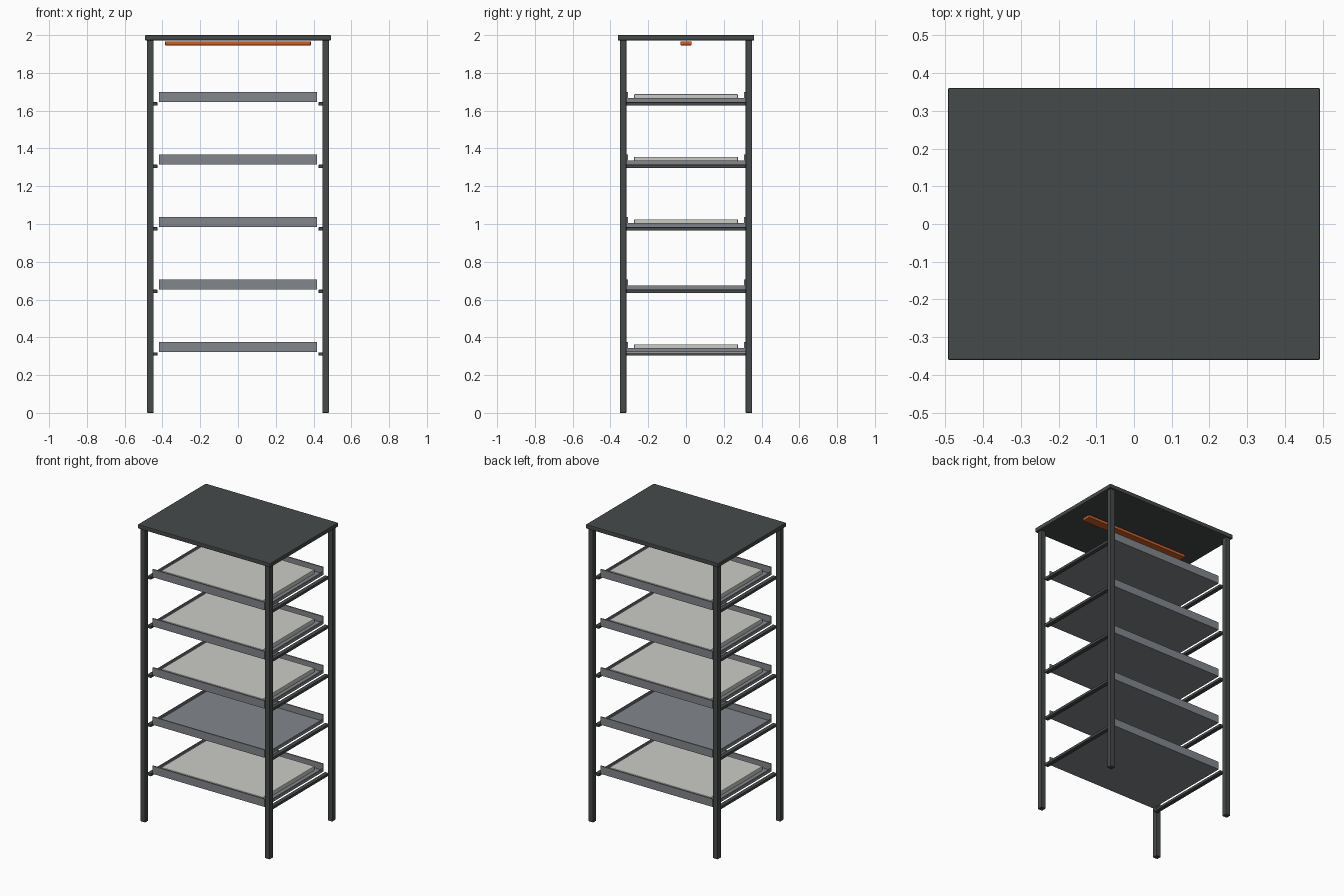
import bpy
import bmesh

if "Cube" in bpy.data.objects:
    bpy.data.objects.remove(bpy.data.objects["Cube"])


def srgb(r, g, b):
    def lin(c):
        c /= 255
        return c / 12.92 if c <= 0.04045 else ((c + 0.055) / 1.055) ** 2.4
    return (lin(r), lin(g), lin(b), 1)


def material(name, rgb):
    m = bpy.data.materials.new(name)
    m.diffuse_color = srgb(*rgb)
    m.use_nodes = True
    m.node_tree.nodes["Principled BSDF"].inputs["Base Color"].default_value = m.diffuse_color
    return m


FRAME = material("dark frame grey", (70, 74, 74))
TRAY = material("tray grey", (130, 134, 139))
PAD = material("off white", (204, 204, 198))
ORANGE = material("orange", (204, 94, 38))


def boxes(name, spans, mat, bevel=0.0):
    """One object from boxes given as (x0, x1, y0, y1, z0, z1)."""
    bm = bmesh.new()
    for x0, x1, y0, y1, z0, z1 in spans:
        vs = bmesh.ops.create_cube(bm, size=1)["verts"]
        for v in vs:
            v.co = (x1 if v.co.x > 0 else x0,
                    y1 if v.co.y > 0 else y0,
                    z1 if v.co.z > 0 else z0)
    mesh = bpy.data.meshes.new(name)
    bm.to_mesh(mesh)
    bm.free()
    mesh.materials.append(mat)
    ob = bpy.data.objects.new(name, mesh)
    bpy.context.collection.objects.link(ob)
    if bevel:
        mod = ob.modifiers.new("soft edges", "BEVEL")
        mod.width = bevel
        mod.segments = 2
    return ob


# Roof panel and the bar hanging just under it
boxes("top_panel", [(-0.493, 0.493, -0.361, 0.361, 1.972, 2.0)], FRAME, 0.004)
boxes("orange_bar", [(-0.386, 0.386, -0.03, 0.03, 1.946, 1.966)], ORANGE, 0.003)

# Corner posts
for sx, side in ((-1, "left"), (1, "right")):
    for sy, end in ((-1, "front"), (1, "back")):
        x, y, h = sx * 0.464, sy * 0.333, 0.0175
        boxes(f"{end}_{side}_post", [(x - h, x + h, y - h, y + h, 0, 1.973)],
              FRAME, 0.003)

# Shelf levels: side rails, tray with tall front/back walls and low end lips
for i in range(5):
    z = 0.303 + 0.331 * i
    for sx, side in ((-1, "left"), (1, "right")):
        x = sx * 0.441
        boxes(f"{side}_rail_{i + 1}",
              [(x - 0.014, x + 0.014, -0.316, 0.316, z, z + 0.018)], FRAME, 0.002)
    b = z + 0.02
    X, Y, t = 0.418, 0.314, 0.008
    boxes(f"tray_{i + 1}", [
        (-X, X, -Y, Y, b, b + 0.01),
        (-X, X, -Y, -Y + t, b + 0.01, b + 0.053),
        (-X, X, Y - t, Y, b + 0.01, b + 0.053),
        (-X, -X + t, -Y + t, Y - t, b + 0.01, b + 0.02),
        (X - t, X, -Y + t, Y - t, b + 0.01, b + 0.02),
    ], TRAY)
    # The second tray from the bottom is empty
    if i != 1:
        boxes(f"tray_pad_{i + 1}",
              [(-0.378, 0.378, -0.275, 0.275, b + 0.01, b + 0.04)], PAD, 0.004)
